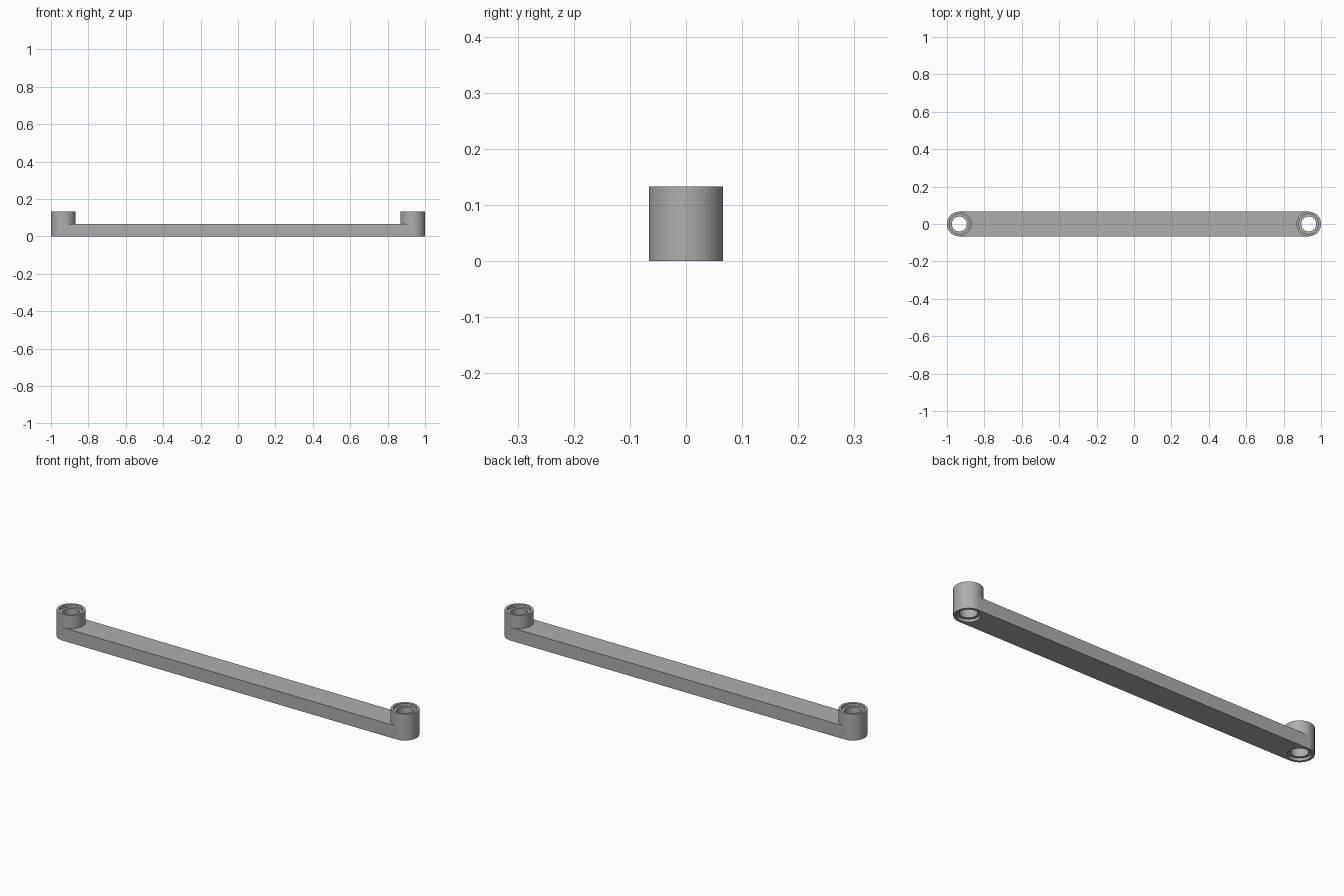
import bpy, bmesh, math

cube = bpy.data.objects.get("Cube")
if cube:
    bpy.data.objects.remove(cube, do_unlink=True)

R = 0.066          # outer radius of the end bosses, half the bar width
C = 1 - R          # distance of the hole axes from the centre
H = 0.133          # boss height
BAR = H / 2        # bar height
BORE, RIM, STEP = 0.04, 0.0533, 0.0133
SEG = 48

grey = bpy.data.materials.new("grey_plastic")
grey.use_nodes = True
colour = (0.42, 0.42, 0.42, 1)
grey.diffuse_color = colour
grey.node_tree.nodes["Principled BSDF"].inputs["Base Color"].default_value = colour


def finish(name, bm, x=0):
    bmesh.ops.remove_doubles(bm, verts=bm.verts, dist=1e-5)
    bmesh.ops.recalc_face_normals(bm, faces=bm.faces)
    mesh = bpy.data.meshes.new(name)
    bm.to_mesh(mesh)
    bm.free()
    mesh.materials.append(grey)
    obj = bpy.data.objects.new(name, mesh)
    obj.location.x = x
    bpy.context.collection.objects.link(obj)
    bpy.ops.object.select_all(action="DESELECT")
    obj.select_set(True)
    bpy.context.view_layer.objects.active = obj
    bpy.ops.object.shade_smooth_by_angle(angle=math.radians(30))


def boss(name, x):
    # Tube turned from a closed section, counterbored at both ends
    section = [(R, 0), (R, H), (RIM, H), (RIM, H - STEP), (BORE, H - STEP),
               (BORE, STEP), (RIM, STEP), (RIM, 0)]
    bm = bmesh.new()
    verts = [bm.verts.new((r, 0, z)) for r, z in section]
    edges = [bm.edges.new((v, verts[i - 1])) for i, v in enumerate(verts)]
    bmesh.ops.spin(bm, geom=verts + edges, cent=(0, 0, 0), axis=(0, 0, 1),
                   angle=math.tau, steps=SEG)
    finish(name, bm, x)


def bar():
    # Straight bar whose hollowed ends fit round the bosses
    half = SEG // 2
    arc = [math.pi * i / half for i in range(half + 1)]
    right = [(C - R * math.sin(a), -R * math.cos(a)) for a in arc]
    outline = right + [(-x, -y) for x, y in right]
    bm = bmesh.new()
    low = [bm.verts.new((x, y, 0)) for x, y in outline]
    top = [bm.verts.new((x, y, BAR)) for x, y in outline]
    bm.faces.new(low)
    bm.faces.new(top)
    for i in range(len(low)):
        bm.faces.new((low[i - 1], low[i], top[i], top[i - 1]))
    finish("bar", bm)


boss("left_boss", C)
boss("right_boss", -C)
bar()
